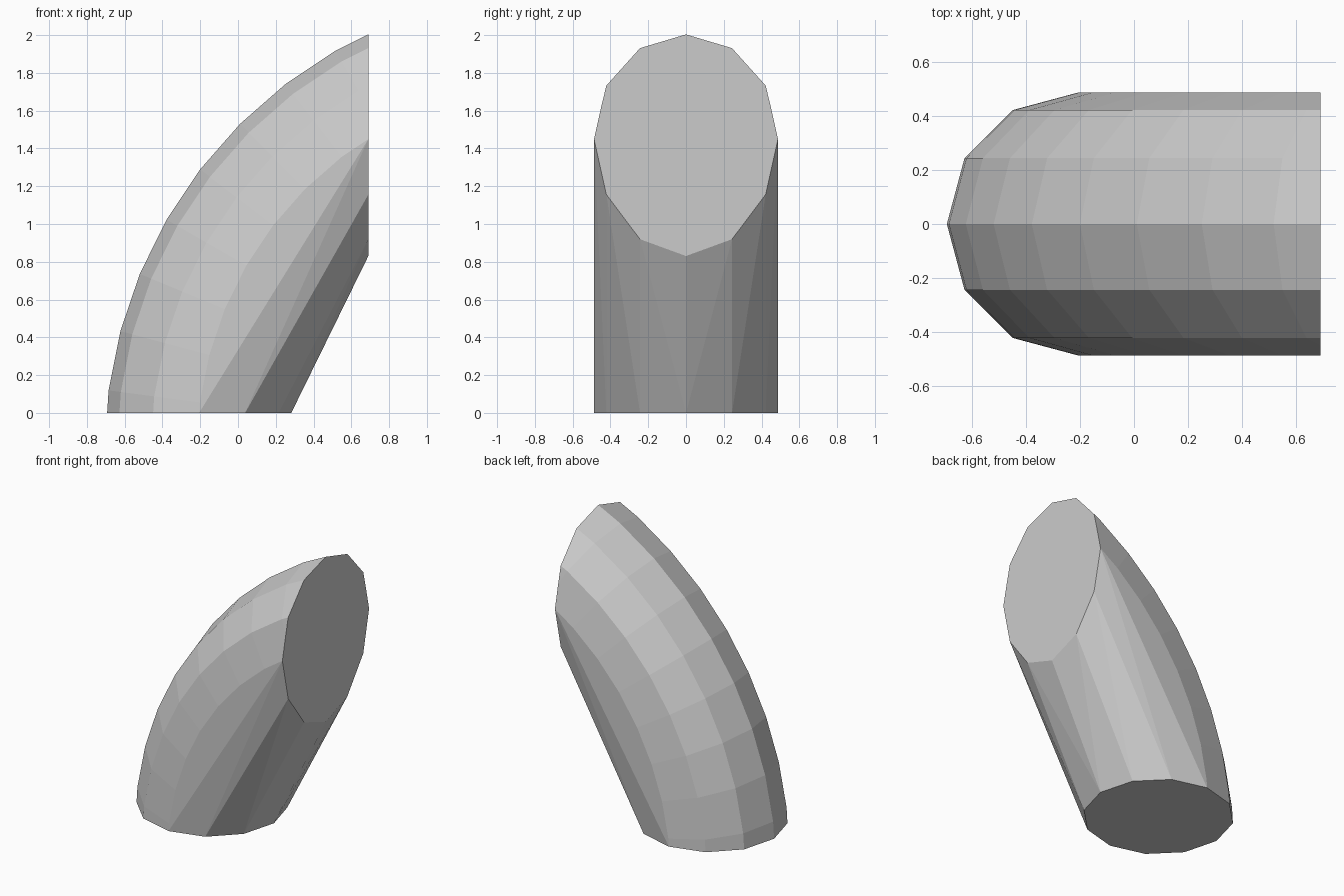
import bpy, bmesh
from math import sin, cos, radians
from mathutils import Vector

if "Cube" in bpy.data.objects:
    bpy.data.objects.remove(bpy.data.objects["Cube"])

CX, CZ = 1.74, -0.2        # centre of the bend
BEND, TUBE = 1.959, 0.487  # bend radius, tube radius
SIDES = 12

# Bent twelve-sided tube, swept in 7.5 degree steps
bm = bmesh.new()
rings = []
for k in range(12):
    a = radians(7.5 * k)
    ring = []
    for i in range(SIDES):
        t = radians(30 * i)
        r = BEND + TUBE * cos(t)
        ring.append(bm.verts.new((CX - r * cos(a), TUBE * sin(t), CZ + r * sin(a))))
    rings.append(ring)
for p, q in zip(rings, rings[1:]):
    for i in range(SIDES):
        j = (i + 1) % SIDES
        bm.faces.new((p[i], p[j], q[j], q[i]))

# Cut flat at the base and at the vertical end
for co, no in (((0, 0, 0), (0, 0, -1)), ((0.69, 0, 0), (1, 0, 0))):
    bmesh.ops.bisect_plane(bm, geom=bm.verts[:] + bm.edges[:] + bm.faces[:],
                           plane_co=co, plane_no=no, clear_outer=True)
points = [v.co.copy() for v in bm.verts]
bm.free()

# Convex skin bridges the inner side of the bend
bm = bmesh.new()
for p in points:
    bm.verts.new(p)
res = bmesh.ops.convex_hull(bm, input=bm.verts[:])
loose = [v for v in bm.verts if not v.link_faces]
bmesh.ops.delete(bm, geom=loose, context='VERTS')
bmesh.ops.dissolve_limit(bm, angle_limit=radians(0.5), verts=bm.verts[:], edges=bm.edges[:])
bmesh.ops.recalc_face_normals(bm, faces=bm.faces[:])

mesh = bpy.data.meshes.new("bent_block")
bm.to_mesh(mesh)
bm.free()
bpy.context.collection.objects.link(bpy.data.objects.new("bent_block", mesh))
